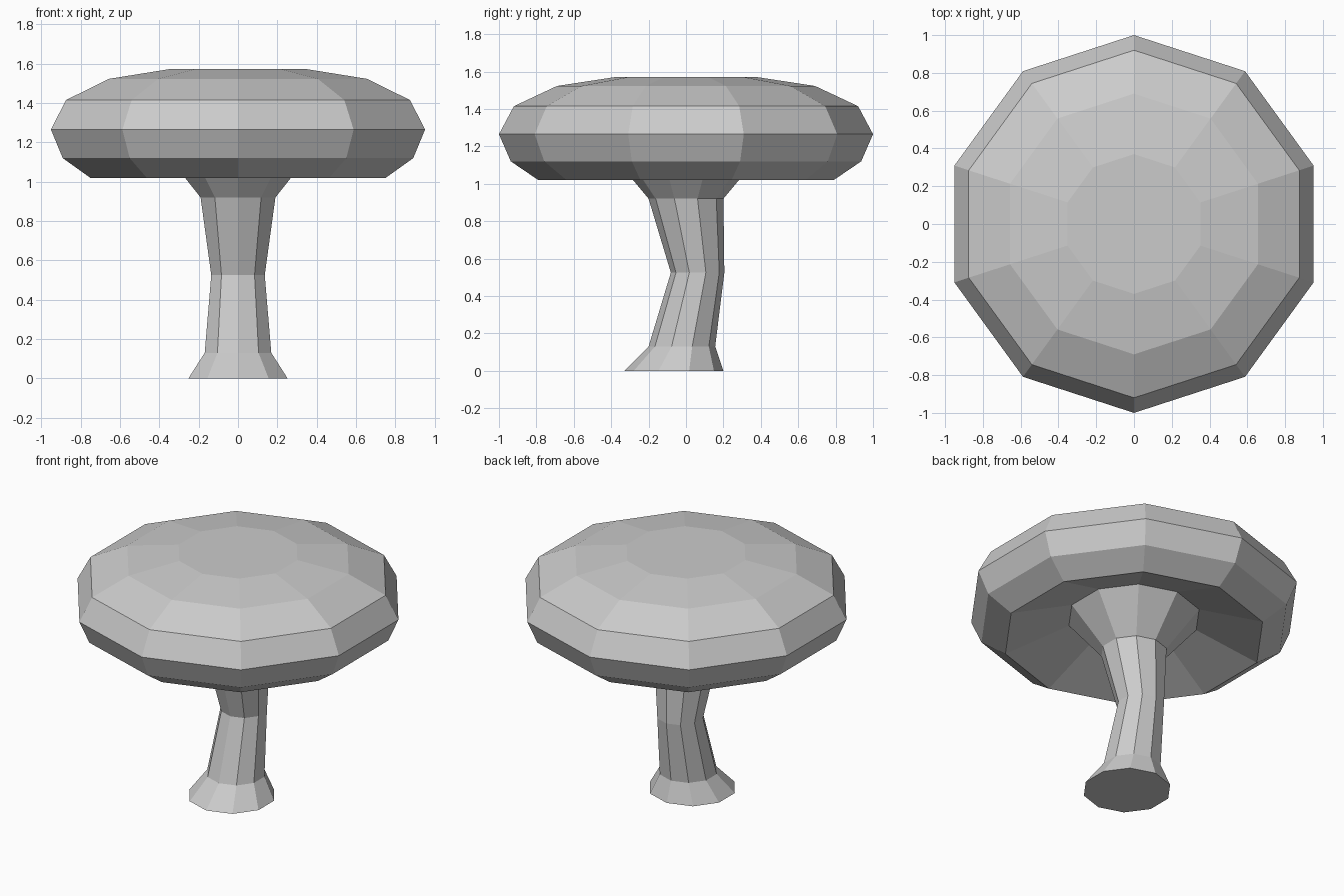
import bpy, bmesh
from math import sin, cos, pi

if "Cube" in bpy.data.objects:
    bpy.data.objects.remove(bpy.data.objects["Cube"])

SIDES = 10

def loft(name, rings, cap_bottom=False, cap_top=False):
    """Skin a stack of ten-sided rings given as (radius, y offset, z)."""
    bm = bmesh.new()
    loops = []
    for r, y, z in rings:
        angles = [pi / 2 + 2 * pi * i / SIDES for i in range(SIDES)]
        loops.append([bm.verts.new((r * cos(a), y + r * sin(a), z)) for a in angles])
    for a, b in zip(loops, loops[1:]):
        for i in range(SIDES):
            j = (i + 1) % SIDES
            bm.faces.new((a[i], a[j], b[j], b[i]))
    if cap_bottom:
        bm.faces.new(loops[0][::-1])
    if cap_top:
        bm.faces.new(loops[-1])
    mesh = bpy.data.meshes.new(name)
    bm.to_mesh(mesh)
    bm.free()
    obj = bpy.data.objects.new(name, mesh)
    bpy.context.collection.objects.link(obj)
    return obj

# Bent stem: flared foot, kinked middle, collar flaring into the cap
loft("mushroom_stem", [
    (0.265, -0.065, 0.0),
    (0.178, -0.022, 0.13),
    (0.143, 0.062, 0.525),
    (0.20, 0.0, 0.92),
    (0.40, 0.0, 1.16),
], cap_bottom=True)

# Cap: hollowed underside, rounded rim, flat crown
loft("mushroom_cap", [
    (0.40, 0.0, 1.16),
    (0.79, 0.0, 1.02),
    (0.937, 0.0, 1.12),
    (1.00, 0.0, 1.265),
    (0.92, 0.0, 1.415),
    (0.69, 0.0, 1.523),
    (0.37, 0.0, 1.572),
], cap_top=True)
